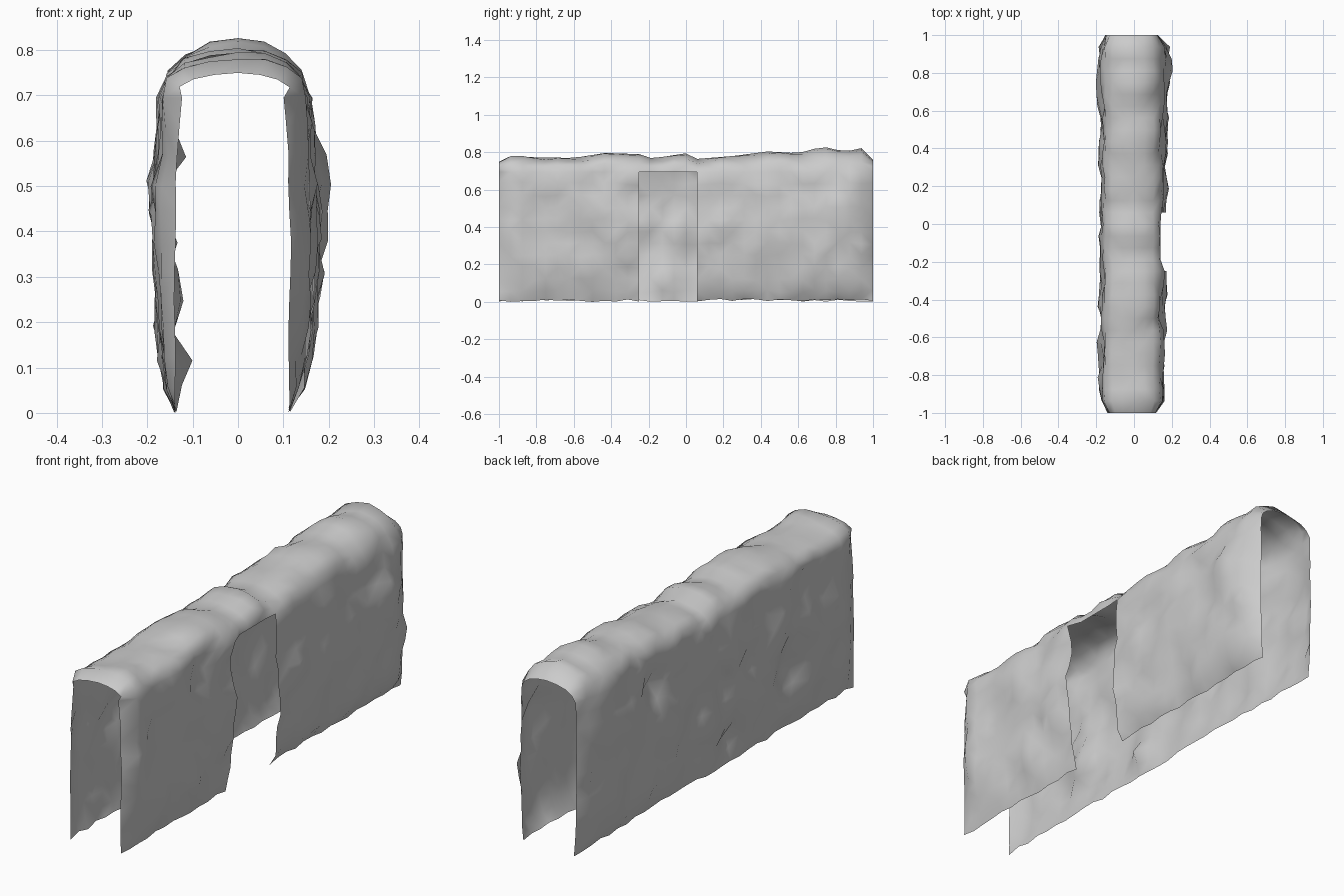
import bpy, bmesh, math, random
from mathutils import Vector, noise

random.seed(4)
cube = bpy.data.objects.get("Cube")
if cube:
    bpy.data.objects.remove(cube)

# Plain grey stone
stone = bpy.data.materials.new("grey stone")
stone.use_nodes = True
grey = (0.6, 0.6, 0.6, 1)
stone.diffuse_color = grey
stone.node_tree.nodes["Principled BSDF"].inputs["Base Color"].default_value = grey

DOOR_Y = (-0.25, 0.06)
WALL_TOP = 0.70
ROWS = 11
ARCH = [(-0.148, 0.74), (-0.113, 0.767), (-0.06, 0.783), (0, 0.79),
        (0.055, 0.783), (0.1, 0.766), (0.131, 0.738)]

# Crest height along the length
CREST = [(-1, 0.755), (-0.94, 0.785), (-0.8, 0.778), (-0.6, 0.775), (-0.43, 0.802),
         (-0.25, 0.795), (-0.18, 0.772), (0, 0.80), (0.06, 0.77), (0.25, 0.785),
         (0.44, 0.81), (0.6, 0.80), (0.73, 0.836), (0.85, 0.808), (0.95, 0.83), (1, 0.765)]

# Hollows in the wall on the model's right: y, z, depth
DENTS = [(-0.12, 0.11, 0.06), (-0.05, 0.38, 0.05), (-0.52, 0.24, 0.055), (0.45, 0.58, 0.05)]


def crest(y):
    for (a, za), (b, zb) in zip(CREST, CREST[1:]):
        if y <= b:
            return za + (zb - za) * (y - a) / (b - a)
    return CREST[-1][1]


def span(a, b, n):
    return [a + (b - a) * i / n for i in range(n)]


def rough(y, z, seed):
    return (0.032 * noise.noise(Vector((y * 7, z * 7, seed)))
            + random.uniform(-0.009, 0.009))


def end_fade(y):
    # Zero at the open ends, one along the body
    return min(1, (1 - abs(y)) / 0.06)


def wall_point(side, y, z):
    # Walls bulge outward between the foot and the arch, less at the open ends
    swell = math.sin(math.pi * min(1, z / 0.85)) ** 0.5
    ends = end_fade(y)
    base, bulge = (0.139, 0.032) if side < 0 else (0.114, 0.046 + 0.012 * y)
    x = base + (0.012 * max(0, y) + ends * bulge) * swell
    x += rough(y, z, 3.3 * side) * (0.15 + 0.85 * swell) * (0.2 + 0.8 * ends)
    # Open ends pinch in towards the arch
    x -= 0.015 * (1 - ends) * max(0, z - 0.5) / 0.2 * (y < 0)
    if side < 0:
        for dy, dz, depth in DENTS:
            x -= depth * math.exp(-((y - dy) ** 2 + (z - dz) ** 2) / 0.005)
    at_door = side > 0 and DOOR_Y[0] < y < DOOR_Y[1]
    if at_door and z > WALL_TOP - 0.01:
        x = 0.14
    if z == 0:
        z = random.uniform(0.005, 0.022)
    elif z < WALL_TOP - 0.01:
        z += random.uniform(-0.008, 0.008)
    return Vector((side * x, y, z))


def section(y):
    levels = [WALL_TOP * i / ROWS for i in range(ROWS + 1)]
    left = [wall_point(-1, y, z) for z in levels]
    lift = crest(y) - 0.79
    ends = end_fade(y)
    squeeze = 0.87 + 0.16 * ends
    roof = []
    for x, z in ARCH:
        bump = rough(y, x, 9.1) * 0.4 * ends
        roof.append(Vector((x * squeeze + bump * x * 6, y,
                            z + lift * (z - 0.7) / 0.09 + bump * (abs(x) > 0.01))))
    right = [wall_point(1, y, z) for z in reversed(levels)]
    return left + roof + right


# Tunnel shell: cross-sections bridged along the length
stations = span(-1, DOOR_Y[0], 12) + span(*DOOR_Y, 5) + span(DOOR_Y[1], 1, 15) + [1]
bm = bmesh.new()
rings = [[bm.verts.new(p) for p in section(y)] for y in stations]
first_door_row = ROWS + 1 + len(ARCH)
for y0, y1, a, b in zip(stations, stations[1:], rings, rings[1:]):
    in_door = DOOR_Y[0] - 0.01 < y0 and y1 < DOOR_Y[1] + 0.01
    for i in range(len(a) - 1):
        # The doorway stays open in the wall on the model's left
        if not (in_door and i >= first_door_row):
            bm.faces.new((a[i], a[i + 1], b[i + 1], b[i]))
bmesh.ops.delete(bm, geom=[v for v in bm.verts if not v.link_faces], context="VERTS")
bmesh.ops.triangulate(bm, faces=bm.faces[:])
bmesh.ops.recalc_face_normals(bm, faces=bm.faces[:])
top = max(bm.faces, key=lambda f: f.calc_center_median().z)
if top.normal.z < 0:
    bmesh.ops.reverse_faces(bm, faces=bm.faces[:])
for f in bm.faces:
    f.smooth = True

# Stand the lowest foot on the ground
low = min(v.co.z for v in bm.verts)
for v in bm.verts:
    v.co.z -= low

mesh = bpy.data.meshes.new("tunnel_shell")
bm.to_mesh(mesh)
bm.free()
mesh.materials.append(stone)
tunnel = bpy.data.objects.new("tunnel_shell", mesh)
bpy.context.collection.objects.link(tunnel)
